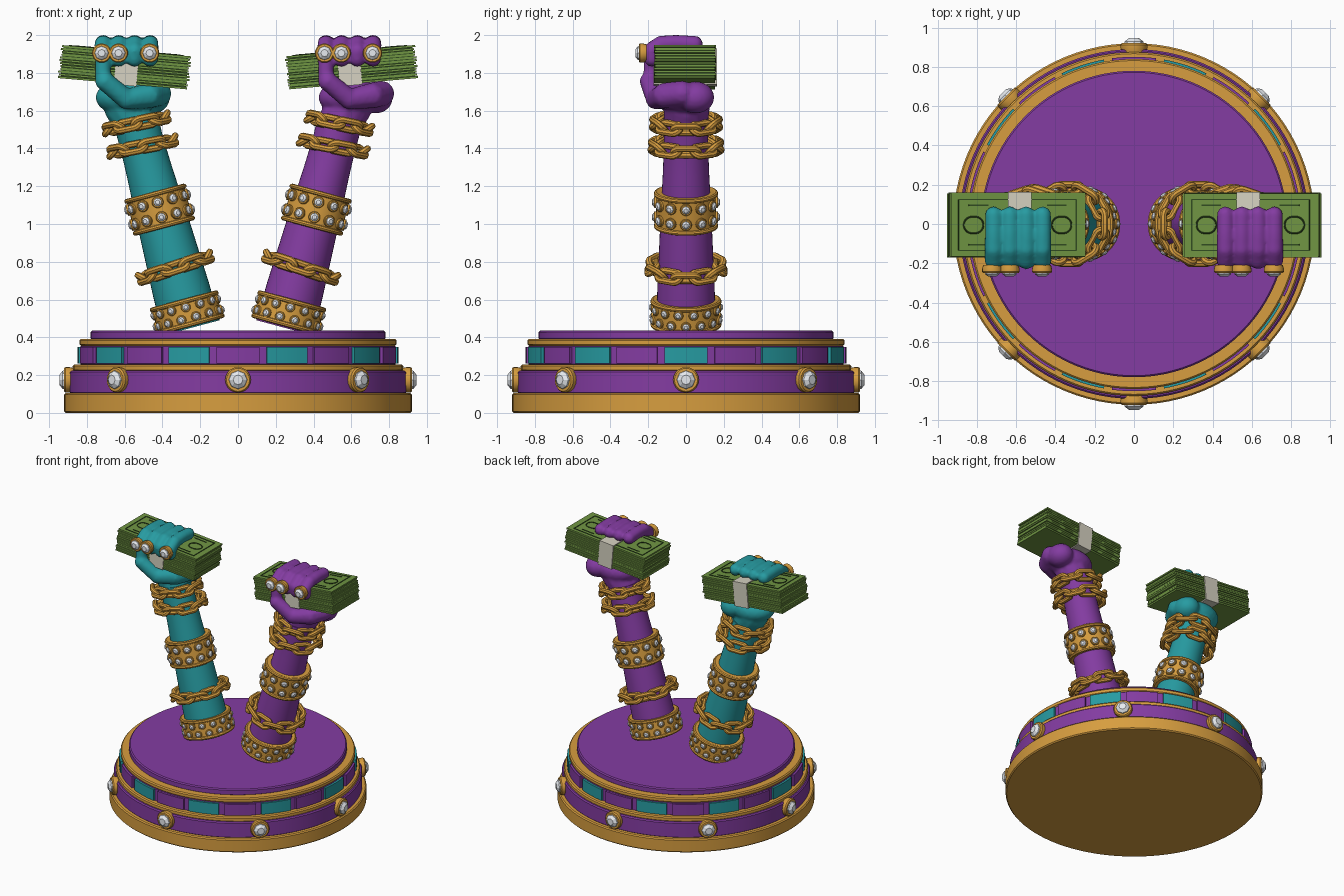
import bpy, bmesh, random
from math import sin, cos, pi, radians, copysign
from mathutils import Matrix, Vector

if "Cube" in bpy.data.objects:
    bpy.data.objects.remove(bpy.data.objects["Cube"])

random.seed(4)
COLORS = dict(purple=(.23, .045, .36, 1), teal=(.02, .33, .36, 1), gold=(.68, .34, .05, 1),
              gem=(.8, .83, .87, 1), green=(.16, .30, .055, 1), dark=(.03, .07, .015, 1),
              paper=(.68, .65, .54, 1))
MATS = {}
for key, col in COLORS.items():
    MATS[key] = bpy.data.materials.new(key)
    MATS[key].diffuse_color = col
T = Matrix.Translation


def finish(bm, name, color, smooth=True):
    bmesh.ops.recalc_face_normals(bm, faces=bm.faces)
    for f in bm.faces:
        f.smooth = smooth
    for e in bm.edges:
        if len(e.link_faces) == 2 and e.calc_face_angle() > .6:
            e.smooth = False
    me = bpy.data.meshes.new(name)
    bm.to_mesh(me)
    bm.free()
    me.materials.append(MATS[color])
    ob = bpy.data.objects.new(name, me)
    bpy.context.collection.objects.link(ob)
    return ob


def lathe(bm, prof, n=32, M=Matrix()):
    rings = [[bm.verts.new(M @ Vector((r * cos(2 * pi * i / n), r * sin(2 * pi * i / n), z)))
              for i in range(n)] for r, z in prof]
    for a, b in zip(rings, rings[1:]):
        for i in range(n):
            j = (i + 1) % n
            bm.faces.new((a[i], a[j], b[j], b[i]))
    bm.faces.new(rings[0])
    bm.faces.new(rings[-1])


def drum(bm, r, z0, z1, b=.01, n=32, M=Matrix()):
    lathe(bm, [(r - b, z0), (r, z0 + b), (r, z1 - b), (r - b, z1)], n, M)


def box(bm, size, M):
    bmesh.ops.create_cube(bm, size=1, matrix=M @ Matrix.Diagonal((*size, 1)))


def loop_tube(bm, a, r, t, M, n=20, k=8):
    """Closed tube round a stadium: straight half-length a, bend radius r, wire radius t."""
    rings = []
    for i in range(n):
        th = 2 * pi * (i + .5) / n
        c, s = cos(th), sin(th)
        rings.append([bm.verts.new(M @ Vector((c * (r + t * cos(p)) + copysign(a, c),
                                               s * (r + t * cos(p)), t * sin(p))))
                      for p in (2 * pi * j / k for j in range(k))])
    for i in range(n):
        A, B = rings[i], rings[(i + 1) % n]
        for j in range(k):
            m = (j + 1) % k
            bm.faces.new((A[j], A[m], B[m], B[j]))


def facing(p, d):
    return T(p) @ Vector(d).to_track_quat('Z', 'Y').to_matrix().to_4x4()


def stud(gold, gem, r, M):
    """Gold setting with a faceted stone, pointing along local z."""
    lathe(gold, [(r * .9, -r * .4), (r, 0), (r, r * .25), (r * .9, r * .38), (r * .75, r * .38)], 20, M)
    lathe(gem, [(r * .74, r * .3), (r * .7, r * .5), (r * .38, r * .75)], 8, M)


def limb(bm, pts, M, steps=6):
    """Row of overlapping balls; each point is (x, y, z, radius)."""
    for p, q in zip(pts, pts[1:]):
        for i in range(steps + 1):
            v = Vector(p).lerp(Vector(q), i / steps)
            bmesh.ops.create_icosphere(bm, subdivisions=2, radius=v[3], matrix=M @ T(v.to_3d()))


# ---- round stepped base
for name, col, r, z0, z1 in [("base_foot", "gold", .92, 0, .105), ("base_lower_drum", "purple", .89, .1, .225),
                             ("base_lower_trim", "gold", .875, .22, .257), ("base_panel_drum", "purple", .835, .25, .36),
                             ("base_upper_trim", "gold", .84, .355, .392), ("base_top", "purple", .78, .385, .435)]:
    bm = bmesh.new()
    drum(bm, r, z0, z1, .008, 96)
    finish(bm, name, col)

# ---- alternating curved panels round the base
for odd, col in ((0, "purple"), (1, "teal")):
    bm = bmesh.new()
    for k in range(odd, 20, 2):
        mid = -pi / 2 + k * pi / 10
        rings = []
        for i in range(7):
            a = mid + (i - 3) / 3 * .133
            rings.append([bm.verts.new((r * cos(a), r * sin(a), z))
                          for r, z in ((.82, .262), (.851, .262), (.851, .35), (.82, .35))])
        for A, B in zip(rings, rings[1:]):
            for j in range(4):
                bm.faces.new((A[j], A[(j + 1) % 4], B[(j + 1) % 4], B[j]))
        bm.faces.new(rings[0])
        bm.faces.new(rings[-1])
    finish(bm, "base_panels_" + col, col)

# ---- stones round the base
gold, gem = bmesh.new(), bmesh.new()
for k in range(8):
    d = Vector((cos(k * pi / 4), sin(k * pi / 4), 0))
    stud(gold, gem, .068, facing(d * .895 + Vector((0, 0, .175)), d))
finish(gold, "base_settings", "gold")
finish(gem, "base_stones", "gem", False)

for side, label, skin in ((-1, "left", "teal"), (1, "right", "purple")):
    AX = T((side * .25, 0, .46)) @ Matrix.Rotation(side * radians(15), 4, 'Y')

    # leaning forearm
    bm = bmesh.new()
    lathe(bm, [(.155, -.01), (.152, .2), (.137, .55), (.122, .85), (.117, 1.0), (.12, 1.14)], 40, AX)
    finish(bm, label + "_forearm", skin)

    # studded cuffs with raised rims
    gold, gem = bmesh.new(), bmesh.new()
    for s0, s1, r, sr, n in ((0, .145, .176, .026, 14), (.54, .735, .158, .031, 12)):
        drum(gold, r, s0, s1, .006, 40, AX)
        for s in (s0 + .01, s1 - .01):
            loop_tube(gold, 0, r, .013, AX @ T((0, 0, s)), 40)
        for row in (0, 1):
            s = s0 + (s1 - s0) * (.29 + .42 * row)
            for k in range(n):
                a = 2 * pi * (k + .5 * row * (n == 14)) / n
                stud(gold, gem, sr, AX @ facing((r * cos(a), r * sin(a), s), (cos(a), sin(a), 0)))
    finish(gold, label + "_cuffs", "gold")

    # chain bracelets of alternately rolled links
    bm = bmesh.new()
    for s, R, n, tilt in ((.32, .178, 12, 3), (.985, .158, 10, -4), (1.11, .15, 10, -3)):
        C = AX @ T((0, 0, s)) @ Matrix.Rotation(side * radians(tilt), 4, 'Y')
        for k in range(n):
            a = 2 * pi * k / n
            M = C @ Matrix.Rotation(a, 4, 'Z') @ T((R, 0, 0)) @ Matrix.Rotation(pi / 2, 4, 'Z')
            M = M @ Matrix.Rotation(radians(40 if k % 2 else -45), 4, 'X')
            loop_tube(bm, .035, .032, .018, M)
    finish(bm, label + "_chains", "gold")

    # fist: palm below the notes, thumb in front, four fingers over the top
    H = T((side * .59, 0, 1.83))
    bm = bmesh.new()
    limb(bm, [(-side * .05, 0, -.29, .118), (0, .005, -.2, .125)], H)
    for c, rad in (((.01, 0, -.16), (.175, .14, .1)), ((.14, .05, -.16), (.09, .1, .085))):
        bmesh.ops.create_icosphere(bm, subdivisions=3, radius=1, matrix=H @ T(c) @ Matrix.Diagonal((*rad, 1)))
    limb(bm, [(.17, -.02, -.14, .07), (.12, -.11, -.15, .07), (0, -.16, -.17, .055), (-.115, -.195, -.075, .052)], H)
    for i in range(4):
        x = (i - 1.5) * .083
        limb(bm, [(x, .045, .122, .046), (x, -.05, .127, .046), (x, -.13, .122, .047),
                  (x, -.185, .085, .047), (x, -.18, .045, .044)], H)
    limb(bm, [(-.125, -.18, .05, .044), (-.125, -.185, -.07, .044)], H)
    fist = finish(bm, label + "_fist", skin)
    rem = fist.modifiers.new("merge", 'REMESH')
    rem.mode, rem.voxel_size, rem.use_smooth_shade = 'VOXEL', .011, True
    sm = fist.modifiers.new("soften", 'SMOOTH')
    sm.factor, sm.iterations = .5, 4

    # finger rings
    bm = bmesh.new()
    for x in (-.132, -.043, .122):
        M = H @ facing((x, -.23, .075), (0, -1, 0))
        stud(bm, gem, .051, M)
        drum(bm, .03, -.04, .005, .004, 16, M)
    finish(bm, label + "_finger_rings", "gold")
    finish(gem, label + "_stones", "gem", False)

    # stack of notes
    S = T((side * .6, -.005, 1.83)) @ Matrix.Rotation(-side * radians(5), 4, 'Y')
    bm, core = bmesh.new(), bmesh.new()
    box(core, (.665, .31, .165), S)
    for i in range(12):
        off = (random.uniform(-.007, .007), random.uniform(-.003, .003), -.0825 + i * .015)
        box(bm, (.685, .324, .011), S @ T(off))
    finish(bm, label + "_notes", "green", False)
    finish(core, label + "_note_gaps", "dark", False)

    # printed pattern on the top note
    bm = bmesh.new()
    top = S @ T((0, 0, .089))
    for s in (-1, 1):
        box(bm, (.6, .007, .005), top @ T((0, s * .13, 0)))
        box(bm, (.007, .26, .005), top @ T((s * .30, 0, 0)))
        loop_tube(bm, .008, .042, .004, top @ T((s * .225, 0, 0)), 24, 6)
        for y in (-.1, .1):
            box(bm, (.1, .007, .005), top @ T((s * .2, y, 0)))
    finish(bm, label + "_note_print", "dark", False)

    # paper band
    bm = bmesh.new()
    box(bm, (.12, .336, .192), S @ T((-side * .01, 0, 0)))
    finish(bm, label + "_paper_band", "paper", False)

for m in bpy.data.materials:
    if m.users and not m.is_grease_pencil:
        m.use_nodes = True
        m.node_tree.nodes["Principled BSDF"].inputs["Base Color"].default_value = m.diffuse_color
